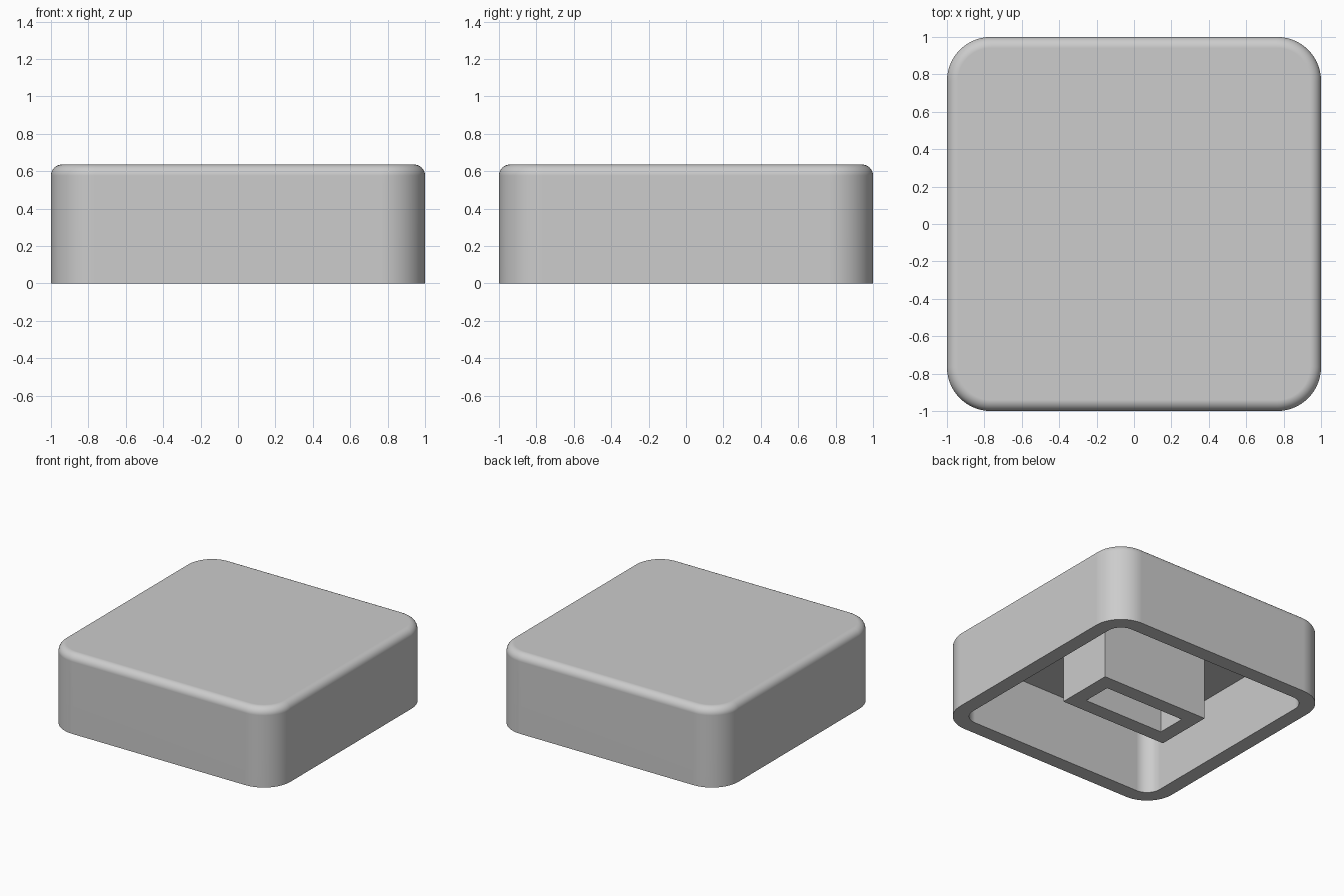
import bpy, bmesh, math

if "Cube" in bpy.data.objects:
    bpy.data.objects.remove(bpy.data.objects["Cube"], do_unlink=True)

U = 2 / 17              # base module: wall thickness
HEIGHT = 5.4 * U
CEILING = HEIGHT - U    # underside of the top plate
FILLET = 0.5 * U

grey = bpy.data.materials.new("plain grey")
grey.use_nodes = True
colour = (0.604, 0.604, 0.604, 1)
grey.diffuse_color = colour
grey.node_tree.nodes["Principled BSDF"].inputs["Base Color"].default_value = colour


def ring(bm, hx, hy, radius, z, steps):
    """Rounded rectangle of vertices; radius 0 with steps 0 gives a plain one."""
    verts = []
    for quarter, (sx, sy) in enumerate([(1, 1), (-1, 1), (-1, -1), (1, -1)]):
        for i in range(steps + 1):
            a = math.pi / 2 * (quarter + (i / steps if steps else 0))
            verts.append(bm.verts.new((sx * (hx - radius) + radius * math.cos(a),
                                       sy * (hy - radius) + radius * math.sin(a), z)))
    return verts


def loft(name, sections, steps, capped):
    """Skin the sections in order, closing both ends or joining last to first."""
    bm = bmesh.new()
    rings = [ring(bm, *s, steps) for s in sections]
    pairs = list(zip(rings, rings[1:]))
    if capped:
        bm.faces.new(rings[0])
        bm.faces.new(rings[-1])
    else:
        pairs.append((rings[-1], rings[0]))
    for a, b in pairs:
        for i in range(len(a)):
            j = (i + 1) % len(a)
            bm.faces.new((a[i], a[j], b[j], b[i]))
    bmesh.ops.recalc_face_normals(bm, faces=bm.faces)
    mesh = bpy.data.meshes.new(name)
    bm.to_mesh(mesh)
    bm.free()
    mesh.materials.append(grey)
    obj = bpy.data.objects.new(name, mesh)
    bpy.context.collection.objects.link(obj)
    return obj


# Cap shell: cavity ceiling, inner wall, rim, outer wall, rounded top edge
inner, corner = 1 - U, 2 * U
sections = [(inner, inner, U, CEILING), (inner, inner, U, 0), (1, 1, corner, 0)]
for i in range(9):
    a = math.pi / 2 * i / 8
    inset = FILLET * (1 - math.cos(a))
    sections.append((1 - inset, 1 - inset, corner - inset,
                     HEIGHT - FILLET + FILLET * math.sin(a)))
shell = loft("cap_shell", sections, 16, True)

# Smooth rounding with crisp rim and flat top
bpy.ops.object.select_all(action='DESELECT')
shell.select_set(True)
bpy.context.view_layer.objects.active = shell
bpy.ops.object.shade_smooth_by_angle(angle=math.radians(35))
weighted = shell.modifiers.new("flat_face_normals", 'WEIGHTED_NORMAL')
weighted.keep_sharp = True

# Hollow rectangular post hanging from the ceiling to the rim level
top = CEILING + 0.01
loft("hollow_post", [(4 * U, 2 * U, 0, 0), (4 * U, 2 * U, 0, top),
                     (3 * U, U, 0, top), (3 * U, U, 0, 0)], 0, False)
